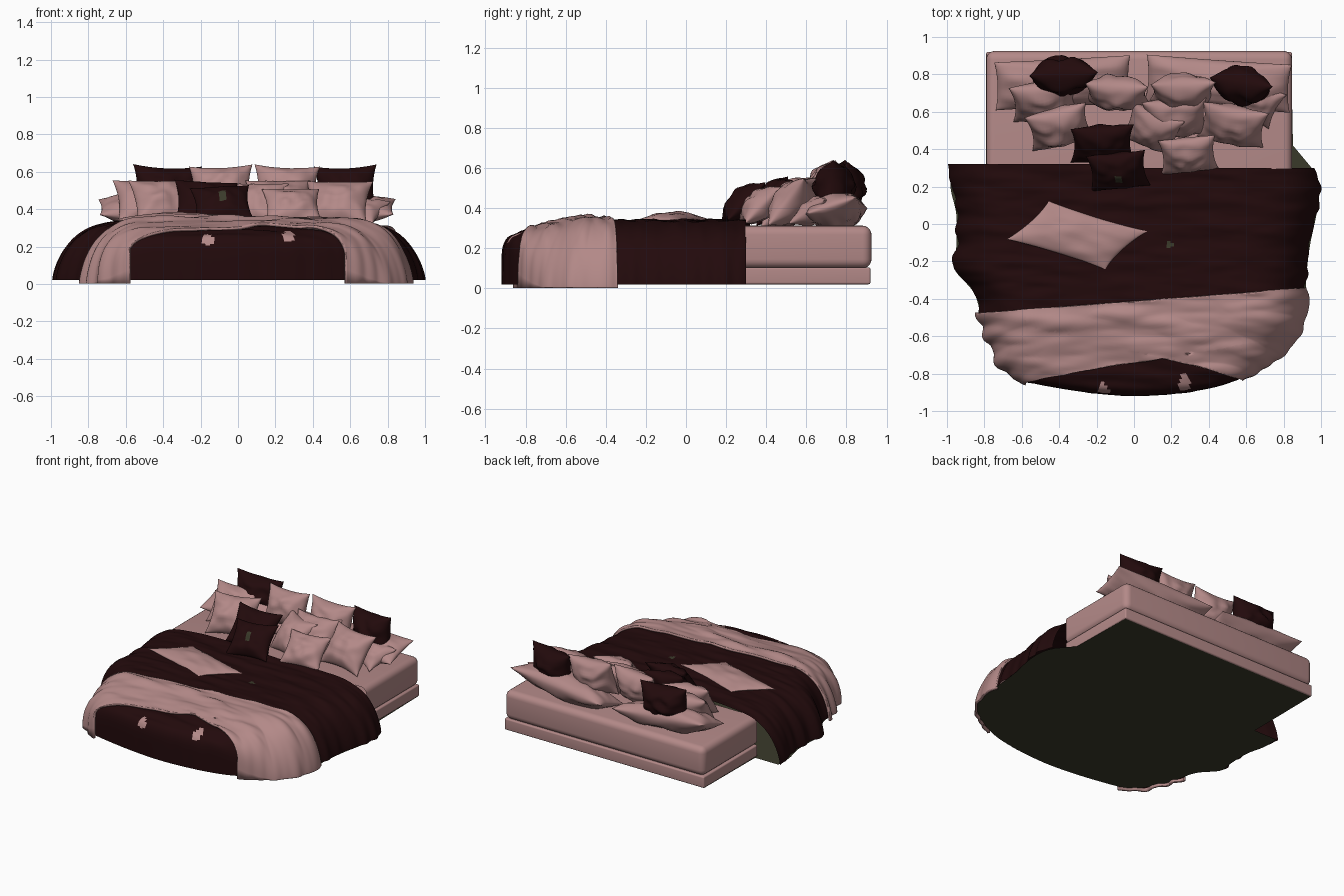
import bpy, bmesh, math
from mathutils import Vector, noise

cube = bpy.data.objects.get("Cube")
if cube:
    bpy.data.objects.remove(cube)


def material(name, rgb):
    m = bpy.data.materials.new(name)
    m.use_nodes = True
    m.diffuse_color = (*rgb, 1)
    bsdf = m.node_tree.nodes["Principled BSDF"]
    bsdf.inputs["Base Color"].default_value = (*rgb, 1)
    bsdf.inputs["Roughness"].default_value = 0.9
    return m


PINK = material("dusty pink", (0.45, 0.25, 0.245))
DARK = material("dark maroon", (0.016, 0.003, 0.0035))
OLIVE = material("dark olive", (0.042, 0.042, 0.023))


def finish(name, bm, *mats, angle=50):
    mesh = bpy.data.meshes.new(name)
    bm.to_mesh(mesh)
    bm.free()
    ob = bpy.data.objects.new(name, mesh)
    bpy.context.collection.objects.link(ob)
    for m in mats:
        mesh.materials.append(m)
    bpy.ops.object.select_all(action="DESELECT")
    ob.select_set(True)
    bpy.context.view_layer.objects.active = ob
    bpy.ops.object.shade_smooth_by_angle(angle=math.radians(angle))
    return ob


def slab(name, lo, hi, bevel, mat, cut_y=0.295):
    """Rounded block, trimmed where it disappears under the bedding."""
    bm = bmesh.new()
    bmesh.ops.create_cube(bm, size=1)
    for v in bm.verts:
        v.co = [a + (c + 0.5) * (b - a) for a, b, c in zip(lo, hi, v.co)]
    bmesh.ops.bevel(bm, geom=bm.edges[:], offset=bevel, segments=5,
                    profile=0.5, affect="EDGES")
    bmesh.ops.bisect_plane(bm, geom=bm.verts[:] + bm.edges[:] + bm.faces[:],
                           plane_co=(0, cut_y, 0), plane_no=(0, -1, 0), clear_outer=True)
    return finish(name, bm, mat)


# Mattress and bed base
slab("mattress", (-0.79, 0.1, 0.1), (0.845, 0.925, 0.312), 0.045, PINK)
slab("bed_base", (-0.79, 0.1, 0.02), (0.845, 0.92, 0.104), 0.01, PINK)

# Hem line of the bedding, from the right side round the foot to the left side
HEM = [(-0.98, 0.32), (-0.98, 0.19), (-0.95, 0.05), (-0.95, -0.12), (-0.96, -0.24),
       (-0.85, -0.38), (-0.79, -0.6), (-0.66, -0.8), (-0.42, -0.875), (0, -0.92),
       (0.4, -0.88), (0.64, -0.79), (0.82, -0.66), (0.91, -0.5), (0.92, -0.3),
       (0.94, -0.12), (0.98, 0.08), (0.98, 0.22), (0.95, 0.3)]


def smooth_path(points, steps):
    pts = [Vector(p) for p in points]
    pts = [pts[0] * 2 - pts[1]] + pts + [pts[-1] * 2 - pts[-2]]
    out = []
    for a, b, c, d in zip(pts, pts[1:], pts[2:], pts[3:]):
        for i in range(steps):
            t = i / steps
            out.append(0.5 * (2 * b + (c - a) * t + (2 * a - 5 * b + 4 * c - d) * t * t
                              + (3 * b - a - 3 * c + d) * t ** 3))
    return out + [pts[-2]]


OUTLINE = smooth_path(HEM, 20)


def clamp(x):
    return min(1, max(0, x))


def drape(floor, ridge, pleat, rows=66, n=8, crease=0.012):
    """Cloth over the bed: flat crown, sloping sides, steep foot, folded skirt."""
    bm = bmesh.new()
    grid = []
    for p in OUTLINE:
        centre = Vector((0, max(p.y, -0.3)))
        foot = clamp((0.78 - abs(p.x)) / 0.33) if p.y < -0.5 else 0
        m = 1.45 + 5 * foot
        start = math.asin(0.75 ** (n / 2))
        fold = noise.noise(Vector((p.x * 13, p.y * 13, 2)))
        line = []
        for i in range(rows + 1):
            t = i / rows
            if t < 0.55:
                r = 0.75 * t / 0.55
                h = (1 - r ** n) ** (1 / m)
            else:
                phi = start + (math.pi / 2 - start) * (t - 0.55) / 0.45
                r = math.sin(phi) ** (2 / n)
                h = max(0, math.cos(phi)) ** (2 / m)
            q = centre + (p - centre) * r * (1 + pleat * fold * r ** 7 * (1 - 0.7 * foot))
            wave = noise.noise(Vector((q.x * 2.2, q.y * 13 + q.x * 1.5, 2)))
            wave += 0.5 * noise.noise(Vector((q.x * 6, q.y * 22, 7)))
            sag = 1 - 0.14 * clamp((-0.5 - q.y) / 0.28)
            lift = crease * wave + ridge * max(0, wave)
            z = floor + (0.34 * sag - floor) * h + lift * min(1, h * 1.3)
            line.append(bm.verts.new((q.x, q.y, z)))
        grid.append(line)
    for a, b in zip(grid, grid[1:]):
        for i in range(rows):
            bm.faces.new((a[i], a[i + 1], b[i + 1], b[i]))
    bmesh.ops.remove_doubles(bm, verts=bm.verts[:], dist=0.0005)
    return bm


# Dark duvet with two small pale patches at the foot and an olive one on top
bm = drape(0.02, 0, 0.03)
for f in bm.faces:
    c = f.calc_center_median()
    near = min(math.hypot(c.x + 0.163, c.z - 0.235), math.hypot(c.x - 0.27, c.z - 0.255))
    if c.y < -0.8 and near < 0.031:
        f.material_index = 1
    elif math.hypot(c.x - 0.185, c.y + 0.11) < 0.02:
        f.material_index = 2
finish("duvet", bm, DARK, PINK, OLIVE, angle=60)

# Underside closing the bedding and the base
bm = bmesh.new()
ring = [(p.x, p.y) for p in OUTLINE]
ring += [(0.85, 0.42), (0.84, 0.91), (-0.785, 0.91), (-0.79, 0.32)]
bm.faces.new([bm.verts.new((x, y, 0.019)) for x, y in ring])
finish("underside", bm, OLIVE)

# Pale throw: a band across the foot, trimmed along straight cuts
bm = drape(0.002, 0.013, 0.04)
cuts = [((-0.83, -0.475), (0.93, -0.34)), ((-0.57, -0.835), (0.15, -0.715)),
        ((0.15, -0.715), (0.57, -0.82)), ((-0.575, 0), (-0.575, 1)), ((0.57, 0), (0.57, 1))]


def side(cut, p):
    (ax, ay), (bx, by) = cut
    return (bx - ax) * (p.y - ay) - (by - ay) * (p.x - ax)


for (ax, ay), (bx, by) in cuts:
    bmesh.ops.bisect_plane(bm, geom=bm.verts[:] + bm.edges[:] + bm.faces[:], dist=1e-5,
                           plane_co=(ax, ay, 0), plane_no=(ay - by, bx - ax, 0))
drop = []
for f in bm.faces:
    c = f.calc_center_median()
    panel = (side(cuts[1], c) < 0 and side(cuts[2], c) < 0 and -0.575 < c.x < 0.57)
    if side(cuts[0], c) > 0 or panel:
        drop.append(f)
bmesh.ops.delete(bm, geom=drop, context="FACES")
throw = finish("throw_blanket", bm, PINK, angle=60)
mod = throw.modifiers.new("Thickness", "SOLIDIFY")
mod.thickness = 0.016
mod.offset = 1


def pillow(name, loc, size, rot, *mats, pinch=0.13, shear=0, patch=0, n=24):
    """Stuffed cushion with pulled-out corners, soft creases and an optional patch."""
    w, h, thick = size
    bm = bmesh.new()
    seed = loc[0] * 37 + loc[1] * 11
    for s in (1, -1):
        g = []
        for i in range(n + 1):
            u = -math.cos(math.pi * i / n)
            col = []
            for j in range(n + 1):
                v = -math.cos(math.pi * j / n)
                y = v * h / 2 * (1 - pinch * (1 - u * u))
                x = u * w / 2 * (1 - pinch * (1 - v * v)) + shear * y
                puff = max(0, (1 - u * u) * (1 - v * v)) ** 0.55
                dent = noise.noise(Vector((u * 2.2 + seed, v * 2.2, s * 3)))
                z = s * thick / 2 * puff * (1 + 0.28 * dent)
                col.append(bm.verts.new((x, y, z)))
            g.append(col)
        for i in range(n):
            for j in range(n):
                q = [g[i][j], g[i + 1][j], g[i + 1][j + 1], g[i][j + 1]]
                f = bm.faces.new(q if s > 0 else q[::-1])
                c = f.calc_center_median()
                f.material_index = int(s > 0 and math.hypot(c.x * 1.6, c.y) < patch)
    bmesh.ops.remove_doubles(bm, verts=bm.verts[:], dist=0.0001)
    ob = finish(name, bm, *mats, angle=70)
    ob.location = loc
    ob.rotation_euler = [math.radians(a) for a in rot]


# Long sleeping pillows along the head
pillow("sleeping_pillow_right", (-0.38, 0.755, 0.385), (0.73, 0.27, 0.19), (18, 4, 3), PINK,
       pinch=0.04)
pillow("sleeping_pillow_left", (0.45, 0.75, 0.385), (0.78, 0.27, 0.19), (18, -4, -4), PINK,
       pinch=0.04)

# Upright back row
pillow("dark_back_cushion_right", (-0.38, 0.79, 0.505), (0.37, 0.26, 0.21), (85, 2, 3), DARK)
pillow("dark_back_cushion_left", (0.575, 0.74, 0.505), (0.34, 0.26, 0.2), (82, -2, -8), DARK)
pillow("back_cushion_right", (-0.09, 0.7, 0.505), (0.34, 0.27, 0.19), (72, -2, -3), PINK)
pillow("back_cushion_left", (0.26, 0.71, 0.505), (0.35, 0.27, 0.19), (72, 2, 2), PINK)

# Leaning middle row
for name, x, y, z, w, turn in (("outer_right", -0.48, 0.66, 0.435, 0.36, 8),
                               ("right", -0.4, 0.52, 0.435, 0.34, 14),
                               ("centre", 0.1, 0.51, 0.42, 0.3, -20),
                               ("middle_left", 0.22, 0.57, 0.435, 0.35, 4),
                               ("left", 0.53, 0.53, 0.43, 0.36, -10)):
    pillow("middle_cushion_" + name, (x, y, z), (w, 0.3, 0.18), (52, 0, turn), PINK)
pillow("side_cushion_left", (0.66, 0.65, 0.39), (0.24, 0.24, 0.12), (30, 5, -25), PINK)

# Front cushions
pillow("front_cushion_left", (0.29, 0.37, 0.415), (0.31, 0.26, 0.14), (45, 0, 6), PINK)
pillow("dark_front_cushion_rear", (-0.17, 0.43, 0.435), (0.34, 0.29, 0.16), (52, 3, 4), DARK)
pillow("dark_front_cushion", (-0.085, 0.285, 0.425), (0.32, 0.27, 0.14), (45, -3, 6),
       DARK, OLIVE, patch=0.038)

# Flat cushion lying on the duvet
pillow("lying_cushion", (-0.305, -0.06, 0.342), (0.55, 0.26, 0.08), (0, 0, -17), PINK,
       pinch=0.07, shear=0.6)
